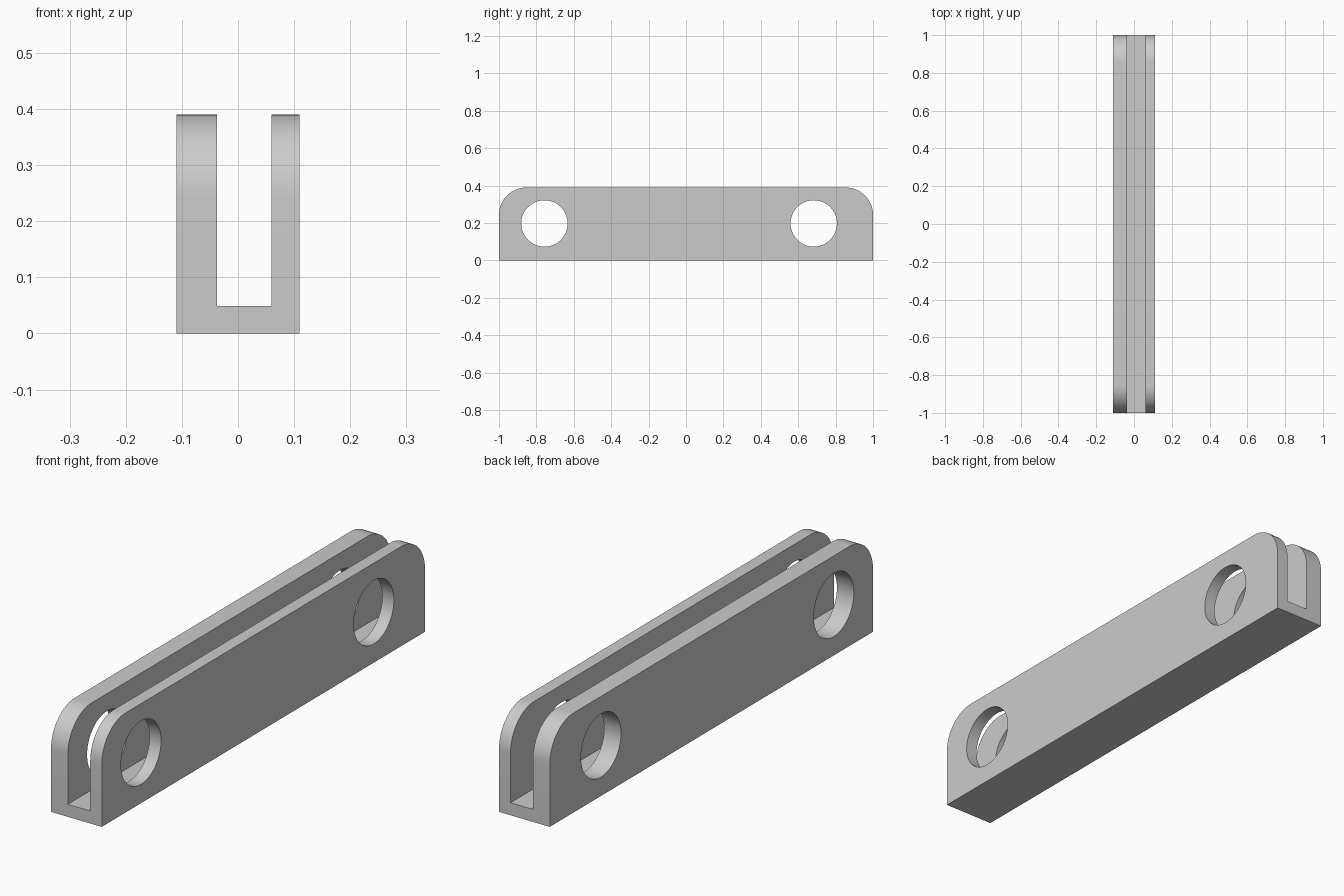
import bpy, bmesh, math
from mathutils import Matrix

if "Cube" in bpy.data.objects:
    bpy.data.objects.remove(bpy.data.objects["Cube"], do_unlink=True)

X_MIN, X_MAX = -0.11, 0.11
HEIGHT = 0.39
CORNER = 0.146
HOLE_R = 0.124
HOLES = ((-0.757, 0.198), (0.683, 0.198))


def add_object(name, bm):
    bmesh.ops.recalc_face_normals(bm, faces=bm.faces)
    mesh = bpy.data.meshes.new(name)
    bm.to_mesh(mesh)
    bm.free()
    obj = bpy.data.objects.new(name, mesh)
    bpy.context.collection.objects.link(obj)
    return obj


def cut(target, cutter):
    cutter.hide_render = True
    mod = target.modifiers.new(cutter.name, 'BOOLEAN')
    mod.operation = 'DIFFERENCE'
    mod.solver = 'EXACT'
    mod.object = cutter
    bpy.context.view_layer.objects.active = target
    bpy.ops.object.modifier_apply(modifier=mod.name)
    bpy.data.objects.remove(cutter, do_unlink=True)


# Side outline with rounded upper corners, extruded across the width
steps = 16
arc = [i / steps * math.pi / 2 for i in range(steps + 1)]
right = [(1 - CORNER + CORNER * math.cos(a), HEIGHT - CORNER + CORNER * math.sin(a)) for a in arc]
outline = [(-1, 0), (1, 0)] + right + [(-y, z) for y, z in reversed(right)]
bm = bmesh.new()
face = bm.faces.new([bm.verts.new((X_MIN, y, z)) for y, z in outline])
extruded = bmesh.ops.extrude_face_region(bm, geom=[face])["geom"]
bmesh.ops.translate(bm, vec=(X_MAX - X_MIN, 0, 0),
                    verts=[v for v in extruded if isinstance(v, bmesh.types.BMVert)])
channel = add_object("channel_bracket", bm)

# Lengthwise slot, off centre so one wall is thicker
slot_min, slot_max, floor, top = -0.037, 0.06, 0.049, 0.6
bm = bmesh.new()
bmesh.ops.create_cube(bm, size=1, matrix=(
    Matrix.Translation(((slot_min + slot_max) / 2, 0, (floor + top) / 2))
    @ Matrix.Diagonal((slot_max - slot_min, 3, top - floor, 1))))
cut(channel, add_object("slot_cutter", bm))

# Round holes through both walls
for y, z in HOLES:
    bm = bmesh.new()
    bmesh.ops.create_cone(bm, cap_ends=True, segments=64, radius1=HOLE_R, radius2=HOLE_R, depth=1,
                          matrix=Matrix.Translation((0, y, z)) @ Matrix.Rotation(math.pi / 2, 4, 'Y'))
    cut(channel, add_object("hole_cutter", bm))

# Plain grey finish
grey = bpy.data.materials.new("plain_grey")
grey.use_nodes = True
colour = (0.6, 0.6, 0.6, 1)
grey.diffuse_color = colour
grey.node_tree.nodes["Principled BSDF"].inputs["Base Color"].default_value = colour
channel.data.materials.clear()
channel.data.materials.append(grey)
for poly in channel.data.polygons:
    poly.material_index = 0

bpy.ops.object.select_all(action='DESELECT')
channel.select_set(True)
bpy.context.view_layer.objects.active = channel
bpy.ops.object.shade_smooth_by_angle(angle=math.radians(30))
